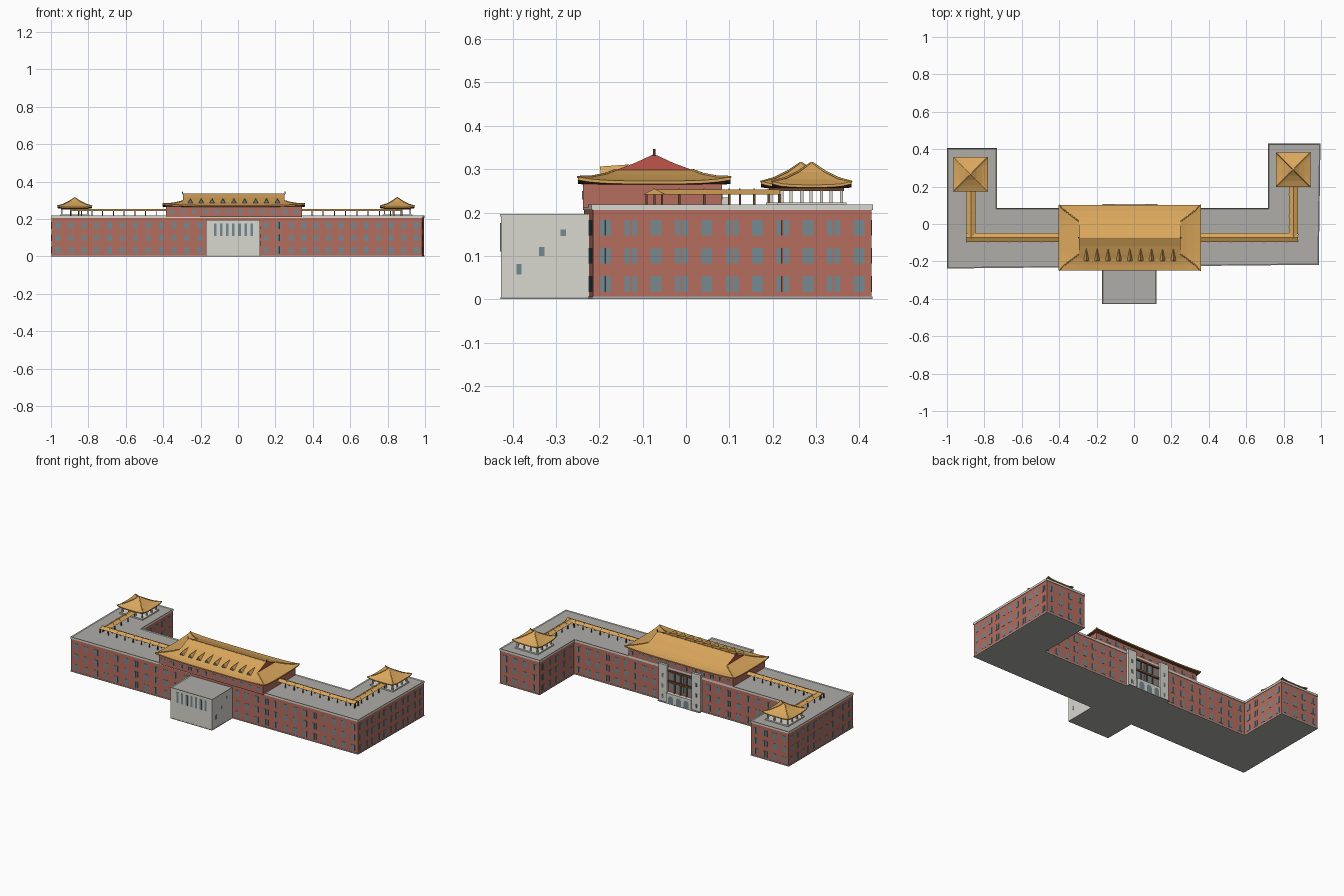
import bpy, bmesh, math
from mathutils import Matrix, Vector

cube = bpy.data.objects.get("Cube")
if cube:
    bpy.data.objects.remove(cube)


def material(name, r, g, b):
    lin = [((c / 255 + 0.055) / 1.055) ** 2.4 for c in (r, g, b)] + [1]
    m = bpy.data.materials.new(name)
    m.use_nodes = True
    m.diffuse_color = lin
    m.node_tree.nodes["Principled BSDF"].inputs["Base Color"].default_value = lin
    return m


BRICK = material("red brick", 181, 109, 94)
STONE = material("pale stone", 216, 215, 207)
DECK = material("grey roof deck", 175, 173, 168)
GOLD = material("golden tile", 218, 167, 92)
GLASS = material("blue grey glass", 116, 138, 146)
WOOD = material("brown timber", 104, 70, 46)
GABLE = material("gable red", 190, 86, 75)


def finish(name, bm, *mats):
    bmesh.ops.recalc_face_normals(bm, faces=bm.faces)
    me = bpy.data.meshes.new(name)
    bm.to_mesh(me)
    bm.free()
    for m in mats:
        me.materials.append(m)
    ob = bpy.data.objects.new(name, me)
    bpy.context.collection.objects.link(ob)


def add_box(bm, center, size, angle=0, mat=0):
    mx = Matrix.Translation(center) @ Matrix.Rotation(angle, 4, "Z") @ Matrix.Diagonal((*size, 1))
    made = bmesh.ops.create_cube(bm, size=1, matrix=mx)
    for f in {f for v in made["verts"] for f in v.link_faces}:
        f.material_index = mat


def block(name, x0, x1, y0, y1, z0, z1, mat):
    bm = bmesh.new()
    add_box(bm, ((x0 + x1) / 2, (y0 + y1) / 2, (z0 + z1) / 2), (x1 - x0, y1 - y0, z1 - z0))
    finish(name, bm, mat)


def offset(pts, d):
    """Grow a counter-clockwise outline outward with mitred corners."""
    out = []
    for i, p in enumerate(pts):
        a = (Vector(p) - Vector(pts[i - 1])).normalized()
        b = (Vector(pts[(i + 1) % len(pts)]) - Vector(p)).normalized()
        na, nb = Vector((a.y, -a.x)), Vector((b.y, -b.x))
        out.append(tuple(Vector(p) + (na + nb) * d / (1 + na.dot(nb))))
    return out


def prism(name, pts, z0, z1, mat, deck=None):
    bm = bmesh.new()
    low = bm.faces.new([bm.verts.new((x, y, z0)) for x, y in pts])
    up = bmesh.ops.extrude_face_region(bm, geom=[low])["geom"]
    bmesh.ops.translate(bm, vec=(0, 0, z1 - z0), verts=[v for v in up if isinstance(v, bmesh.types.BMVert)])
    bmesh.ops.recalc_face_normals(bm, faces=bm.faces)
    if deck:
        top = max(bm.faces, key=lambda f: f.calc_center_median().z)
        bmesh.ops.inset_individual(bm, faces=[top], thickness=0.007, depth=-0.004)
        top.material_index = 1
    finish(name, bm, mat, deck or mat)


def hip_roof(name, cx, cy, rings, lift, mats, n=12):
    """Loft rectangles (half x, half y, z, lift share); first band is the soffit."""
    bm = bmesh.new()
    loops = []
    corners = [(-1, -1), (1, -1), (1, 1), (-1, 1)]
    for hx, hy, z, share in rings:
        loop = []
        for k in range(4):
            (ax, ay), (bx, by) = corners[k], corners[(k + 1) % 4]
            for i in range(n):
                t = i / n
                up = lift * share * abs(2 * t - 1) ** 4
                loop.append(bm.verts.new((cx + hx * (ax + (bx - ax) * t), cy + hy * (ay + (by - ay) * t), z + up)))
        loops.append(loop)
    for k, (a, b) in enumerate(zip(loops, loops[1:])):
        for i in range(4 * n):
            j = (i + 1) % (4 * n)
            f = bm.faces.new((a[i], a[j], b[j], b[i]))
            end = rings[k][0] == rings[k + 1][0] and n <= i % (2 * n)
            f.material_index = 1 if k == 0 else 2 if end and k > 1 else 0
    bm.faces.new(loops[-1])
    finish(name, bm, *mats)


def rod(name, pts, r, mat):
    cu = bpy.data.curves.new(name, "CURVE")
    cu.dimensions = "3D"
    cu.bevel_depth, cu.bevel_resolution, cu.use_fill_caps = r, 1, True
    sp = cu.splines.new("POLY")
    sp.points.add(len(pts) - 1)
    for p, co in zip(sp.points, pts):
        p.co = (*co, 1)
    cu.materials.append(mat)
    bpy.context.collection.objects.link(bpy.data.objects.new(name, cu))


# Main U-shaped building
FOOT = [(-0.997, -0.235), (0.985, -0.215), (0.994, 0.428), (0.72, 0.428),
        (0.72, 0.083), (-0.736, 0.083), (-0.736, 0.403), (-0.997, 0.403)]
prism("brick_walls", FOOT, 0.003, 0.206, BRICK)
prism("stone_plinth", offset(FOOT, 0.002), 0, 0.006, DECK)
prism("cornice_and_deck", offset(FOOT, 0.003), 0.206, 0.219, STONE, DECK)

# Front annex
ANNEX = [(-0.17, -0.427), (0.118, -0.427), (0.118, -0.22), (-0.17, -0.22)]
prism("annex", ANNEX, 0.003, 0.191, STONE)
prism("annex_plinth", offset(ANNEX, 0.001), 0, 0.005, DECK)
prism("annex_coping", offset(ANNEX, 0.002), 0.191, 0.196, STONE, DECK)

# Windows on every wall, alternating single and paired panes
bm = bmesh.new()


def windows(p, q, count, rows=(0.035, 0.1, 0.165), height=0.036):
    p, q = Vector(p), Vector(q)
    d = q - p
    ang = math.atan2(d.y, d.x)
    for i in range(count):
        c = p + d * (i + 0.5) / count
        gap = (0.001, 0.005)[i % 2]
        for z in rows:
            for s in (-1, 1):
                e = c + d.normalized() * s * (0.012 + gap) / 2
                add_box(bm, (e.x, e.y, z), (0.012, 0.003, height), ang)


def along(a, b, x):
    return Vector(a).lerp(Vector(b), (x - a[0]) / (b[0] - a[0]))


F = FOOT
windows(F[0], along(F[0], F[1], -0.17), 12)
windows(along(F[0], F[1], 0.118), F[1], 13)
windows(F[1], F[2], 11)
windows(F[2], F[3], 4)
windows(F[3], F[4], 5)
windows(F[4], along(F[4], F[5], 0.13), 9)
windows(along(F[4], F[5], 0.06), along(F[4], F[5], -0.105), 4, (0.1, 0.165), 0.045)
windows(along(F[4], F[5], -0.18), F[5], 8)
windows(F[5], F[6], 5)
windows(F[6], F[7], 4)
windows(F[7], F[0], 11)
# Attic windows
windows((-0.385, -0.238), (0.342, -0.238), 12, (0.24,), 0.02)
windows((0.342, 0.083), (-0.385, 0.083), 12, (0.24,), 0.02)
# Annex slits and stepped side windows
for i in range(7):
    add_box(bm, (-0.122 + i * 0.0325, -0.427, 0.143), (0.014, 0.004, 0.065))
for x in (-0.17, 0.118):
    for y, z, h in ((-0.385, 0.069, 0.025), (-0.333, 0.11, 0.021), (-0.283, 0.153, 0.015)):
        add_box(bm, (x, y, z), (0.004, 0.012, h))
# Slits on the rear piers
for x in (0.094, -0.138):
    for z in (0.035, 0.1, 0.165):
        add_box(bm, (x, 0.098, z), (0.012, 0.004, 0.022))
finish("windows", bm, GLASS)

# Rear entrance: stone piers, timber posts and beams, arcaded porch
for side, x in (("left", 0.094), ("right", -0.138)):
    block(side + "_rear_pier", x - 0.03, x + 0.03, 0.06, 0.098, 0.003, 0.235, STONE)
for i, z in enumerate((0.133, 0.2)):
    block(f"rear_beam_{i}", -0.108, 0.064, 0.08, 0.09, z - 0.006, z + 0.006, WOOD)
for i in range(3):
    x = -0.064 + i * 0.0415
    block(f"rear_post_{i}", x - 0.004, x + 0.004, 0.08, 0.089, 0.06, 0.2, WOOD)
block("rear_porch", -0.108, 0.064, 0.06, 0.106, 0.003, 0.066, STONE)
block("rear_plinth", -0.169, 0.125, 0.06, 0.107, 0, 0.004, DECK)
bm = bmesh.new()
for x in (-0.076, -0.022, 0.032):
    arch = [(x - 0.018, 0.004), (x + 0.018, 0.004)]
    arch += [(x + 0.018 * math.cos(a * math.pi / 8), 0.034 + 0.018 * math.sin(a * math.pi / 8)) for a in range(9)]
    bm.faces.new([bm.verts.new((u, 0.107, w)) for u, w in reversed(arch)])
for f in bm.faces:
    if f.normal.y < 0:
        f.normal_flip()
finish("porch_arches", bm, GLASS)

# Attic storey
block("attic_walls", -0.385, 0.342, -0.238, 0.083, 0.212, 0.266, BRICK)

# Great hip-and-gable roof
CX, CY, HX, HY, GX, GY = -0.0225, -0.0735, 0.38, 0.176, 0.272, 0.088
hip_roof("great_roof", CX, CY, [
    (HX - 0.02, HY - 0.02, 0.264, 0), (HX, HY, 0.266, 1), (HX, HY, 0.273, 1),
    (0.345, 0.143, 0.279, 0.4), (0.305, 0.112, 0.288, 0.1), (GX, GY, 0.298, 0),
    (GX, 0.045, 0.314, 0), (GX, 0.004, 0.333, 0)], 0.009, (GOLD, WOOD, GABLE))
rod("main_ridge", [(CX - GX + 0.004, CY, 0.331), (CX + GX - 0.004, CY, 0.331)], 0.005, GOLD)
for sx in (-1, 1):
    ex = CX + sx * GX
    rod("ridge_finial", [(ex, CY, 0.331), (ex + sx * 0.003, CY, 0.346)], 0.003, WOOD)
    for sy in (-1, 1):
        rod("hip_ridge", [(ex, CY + sy * GY, 0.298),
                          (CX + sx * 0.305, CY + sy * 0.112, 0.289), (CX + sx * 0.345, CY + sy * 0.143, 0.283),
                          (CX + sx * HX, CY + sy * HY, 0.282)], 0.003, GOLD)

# Row of dormers on the front slope, each with a small glazed front
bm = bmesh.new()
for i in range(9):
    x = -0.255 + i * 0.0582
    l, r, a, b = [bm.verts.new(c) for c in ((x - 0.017, -0.195, 0.281), (x + 0.017, -0.195, 0.281),
                                            (x, -0.199, 0.306), (x, -0.13, 0.311))]
    front = bm.faces.new((l, r, a))
    for v in ((r, b, a), (l, a, b), (l, b, r)):
        bm.faces.new(v)
    bmesh.ops.inset_individual(bm, faces=[front], thickness=0.004, depth=0)
    front.material_index = 1
finish("dormers", bm, GOLD, GLASS)


# Corner pavilions
def pavilion(side, cx, cy):
    h = 0.092
    hip_roof(side + "_pavilion_roof", cx, cy, [
        (h - 0.015, h - 0.015, 0.256, 0), (h, h, 0.258, 1), (h, h, 0.264, 1), (0.06, 0.06, 0.277, 0.2),
        (0.03, 0.03, 0.294, 0), (0.003, 0.003, 0.315, 0)], 0.008, (GOLD, WOOD, GOLD), 8)
    for sx in (-1, 1):
        for sy in (-1, 1):
            rod(side + "_pavilion_hip", [(cx, cy, 0.315), (cx + sx * 0.03, cy + sy * 0.03, 0.295),
                                         (cx + sx * 0.06, cy + sy * 0.06, 0.28), (cx + sx * h, cy + sy * h, 0.271)], 0.0025, GOLD)
    block(side + "_pavilion_floor", cx - 0.08, cx + 0.08, cy - 0.08, cy + 0.08, 0.212, 0.223, STONE)
    block(side + "_pavilion_beam", cx - 0.074, cx + 0.074, cy - 0.074, cy + 0.074, 0.25, 0.258, WOOD)
    bm = bmesh.new()
    for i in range(4):
        for j in range(4):
            if i in (0, 3) or j in (0, 3):
                add_box(bm, (cx - 0.069 + i * 0.046, cy - 0.069 + j * 0.046, 0.237), (0.007, 0.007, 0.028))
    finish(side + "_pavilion_columns", bm, STONE)


pavilion("right", -0.873, 0.265)
pavilion("left", 0.852, 0.29)


# Covered walks between the great roof and the pavilions
def tent(bm, p, q, n, w, top):
    ends = [[bm.verts.new((*(e + n * s * w), z)) for s, z in ((-1, 0.242), (1, 0.242), (0, top))] for e in (p, q)]
    for e in ends:
        bm.faces.new(e)
    for i in range(3):
        j = (i + 1) % 3
        bm.faces.new((ends[0][i], ends[0][j], ends[1][j], ends[1][i]))


def walk(name, p, q, w=0.024):
    p, q = Vector(p), Vector(q)
    d = (q - p).normalized()
    n = Vector((-d.y, d.x))
    bm = bmesh.new()
    tent(bm, p, q, n, w, 0.253)
    count = round((q - p).length / 0.06)
    for i in range(count + 1):
        m = p.lerp(q, i / count)
        tent(bm, m - d * 0.002, m + d * 0.002, n, w + 0.001, 0.255)
        for s in (-1, 1):
            c = m + n * s * (w - 0.006)
            add_box(bm, (c.x, c.y, 0.229), (0.005, 0.005, 0.028), 0, 1)
    finish(name, bm, GOLD, WOOD)


for side, x0, x1, y1 in (("right", -0.38, -0.871, 0.19), ("left", 0.335, 0.852, 0.215)):
    walk(side + "_long_walk", (x0, -0.073), (x1 + math.copysign(0.024, x1), -0.073))
    walk(side + "_short_walk", (x1, -0.073), (x1, y1))
